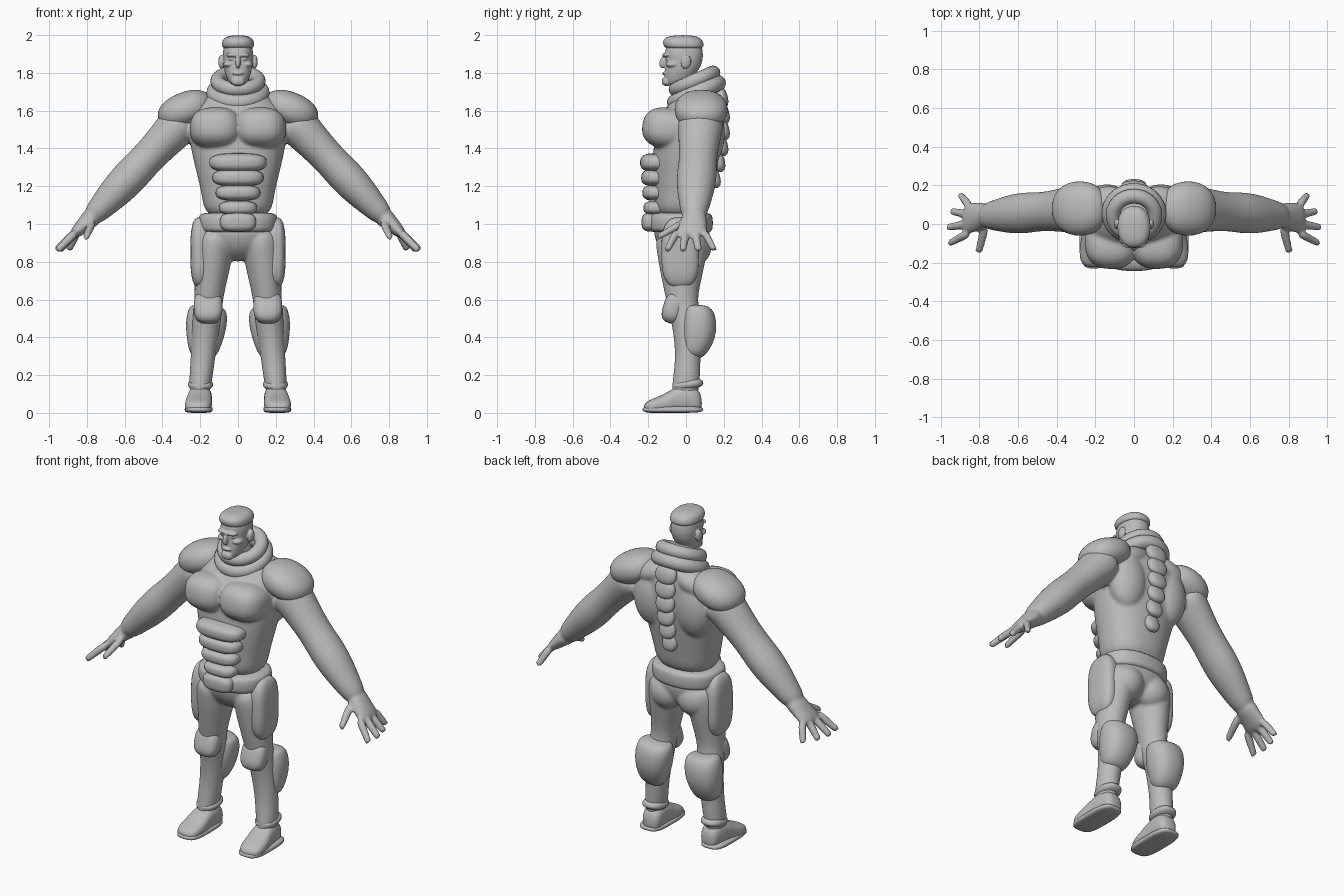
import bpy
import bmesh
from math import cos, sin, pi, radians, copysign
from mathutils import Vector, Matrix, Euler

default_cube = bpy.data.objects.get("Cube")
if default_cube:
    bpy.data.objects.remove(default_cube, do_unlink=True)

# One plain grey for the whole figure
GREY = (0.5, 0.5, 0.5, 1)
grey = bpy.data.materials.new("plain_grey")
grey.use_nodes = True
grey.diffuse_color = GREY
shader = next(n for n in grey.node_tree.nodes if n.type == 'BSDF_PRINCIPLED')
shader.inputs["Base Color"].default_value = GREY
X, Y, Z = Matrix.Identity(3)


def finish(name, bm, mirror=False, subdivide=0):
    """Turn a bmesh into a smooth object, optionally mirrored across x."""
    bmesh.ops.recalc_face_normals(bm, faces=bm.faces[:])
    for face in bm.faces:
        face.smooth = True
    mesh = bpy.data.meshes.new(name)
    bm.to_mesh(mesh)
    bm.free()
    mesh.materials.append(grey)
    obj = bpy.data.objects.new(name, mesh)
    bpy.context.collection.objects.link(obj)
    if mirror:
        mod = obj.modifiers.new("mirror", 'MIRROR')
        mod.use_mirror_merge = False
    if subdivide:
        mod = obj.modifiers.new("subdivide", 'SUBSURF')
        mod.levels = mod.render_levels = subdivide
    return obj


def bridge(bm, rings):
    """Join neighbouring closed rings of vertices with quads."""
    for low, high in zip(rings, rings[1:]):
        for i in range(len(low)):
            bm.faces.new((low[i - 1], low[i], high[i], high[i - 1]))


def loft(name, stations, side=Y, mirror=False, power=2.0, sides=20):
    """Skin over superellipse sections given as (centre, radius, side radius)."""
    axis = (stations[-1][0] - stations[0][0]).normalized()
    across = side.cross(axis).normalized()

    def bend(value):
        return copysign(abs(value) ** (2 / power), value)

    bm = bmesh.new()
    angles = [2 * pi * i / sides for i in range(sides)]
    rings = [[bm.verts.new(centre + across * ru * bend(cos(a)) + side * rv * bend(sin(a)))
              for a in angles] for centre, ru, rv in stations]
    bridge(bm, rings)
    bm.faces.new(rings[0])
    bm.faces.new(rings[-1])
    return finish(name, bm, mirror, 2)


def column(name, rows, leg=False, power=2.3):
    """Upright loft of (z, half width, front y, back y); legs splay outward."""
    return loft(name, [(Vector((0.215 - z / 10 if leg else 0, (front + back) / 2, z)),
                        hw, (back - front) / 2) for z, hw, front, back in rows],
                mirror=leg, power=power)


def blob(name, centre, size, mirror=False, power=2.0, tilt=0, roll=0):
    """Ellipsoid, boxier as power rises."""
    bm = bmesh.new()
    bmesh.ops.create_uvsphere(bm, u_segments=32, v_segments=20, radius=1)
    spin = Euler((radians(tilt), radians(roll), 0)).to_matrix()
    for v in bm.verts:
        length = sum(abs(c) ** power for c in v.co) ** (1 / power)
        v.co = spin @ (v.co / length * Vector(size)) + Vector(centre)
    return finish(name, bm, mirror)


def hoop(name, centre, radius, tube, tilt=24, around=48, about=16):
    """Torus with its back raised."""
    bm = bmesh.new()
    spin = Matrix.Rotation(radians(tilt), 3, 'X')
    rings = []
    for i in range(around):
        turn = Matrix.Rotation(2 * pi * i / around, 3, 'Z')
        angles = [2 * pi * j / about for j in range(about)]
        rings.append([bm.verts.new(spin @ turn @ (X * (radius + tube * cos(b)) + Z * tube * sin(b))
                                   + Vector(centre)) for b in angles])
    bridge(bm, rings + rings[:1])
    return finish(name, bm)


def fuse(name, parts, voxel, passes):
    """Melt overlapping parts into one organic surface."""
    bpy.ops.object.select_all(action='DESELECT')
    for part in parts:
        part.select_set(True)
    bpy.context.view_layer.objects.active = parts[0]
    bpy.ops.object.convert(target='MESH')
    bpy.ops.object.join()
    fused = bpy.context.view_layer.objects.active
    fused.name = name
    mod = fused.modifiers.new("fuse", 'REMESH')
    mod.mode = 'VOXEL'
    mod.voxel_size = voxel
    mod.use_smooth_shade = True
    mod = fused.modifiers.new("soften", 'SMOOTH')
    mod.iterations = passes


# Torso, pelvis and legs
torso = column("torso", [(1.02, .18, -.17, .12), (1.15, .19, -.17, .14), (1.3, .23, -.18, .17),
                         (1.48, .27, -.17, .2), (1.58, .26, -.14, .2), (1.66, .19, -.07, .19),
                         (1.72, .12, -.02, .16)])
pelvis = column("pelvis", [(.8, .05, -.06, .04), (.85, .14, -.13, .1), (.92, .2, -.17, .13),
                           (1.03, .2, -.18, .13)])
legs = column("legs", [(.98, .1, -.17, .12), (.86, .11, -.16, .12), (.66, .08, -.12, .07),
                       (.57, .075, -.1, .06), (.45, .077, -.07, .1), (.26, .062, -.05, .07),
                       (.05, .06, -.1, .08)], leg=True, power=2)
pecs = blob("pecs", (.118, -.09, 1.505), (.137, .142, .11), True, 2.5, tilt=-8)
lats = blob("lats", (.14, .11, 1.48), (.12, .095, .18), True)
traps = blob("traps", (.13, .1, 1.63), (.14, .095, .07), True, roll=20)
glutes = blob("glutes", (.09, .045, .88), (.1, .09, .1), True)
body = [torso, pelvis, legs, pecs, lats, traps, glutes]

# Arms: even steps from shoulder to wrist
shoulder, wrist = Vector((.27, .08, 1.57)), Vector((.79, .04, 1.02))
girths = [.115, .107, .095, .09, .097, .09, .072, .055]
body.append(loft("arms", [(shoulder.lerp(wrist, i / (len(girths) - 1)), r, r * 1.12)
                          for i, r in enumerate(girths)], mirror=True))

# Palms flatten and widen towards the knuckles
knuckles = Vector((.88, .025, .935))
body.append(loft("palms", [(wrist.lerp(knuckles, t), .048 - .022 * t, .07 + .015 * t)
                           for t in (-.4, 0, .5, 1)], mirror=True))

# Four fanned fingers and a thumb
digits = [(Vector((.85, -.045 + .046 * i, .965)),
           Vector((.965 - .014 * (i - .8) ** 2, -.1 + .083 * i, .86)), Y) for i in range(4)]
digits.append((Vector((.77, -.01, 1.01)), Vector((.805, -.15, .93)), Z))
for root, tip, side in digits:
    body.append(loft("finger", [(root.lerp(tip, t), .026 - .007 * t, .026 - .007 * t)
                                for t in (0, .5, .9, 1)], side, True, sides=12))
fuse("body_suit", body, .009, 4)

# Head with face and neck
skull = column("skull", [(1.73, .035, -.105, -.01), (1.765, .06, -.116, .03),
                         (1.83, .078, -.113, .08), (1.875, .08, -.106, .09),
                         (1.9, .083, -.116, .092), (1.98, .07, -.1, .08)])
neck = column("neck", [(1.6, .08, -.04, .11), (1.83, .065, -.05, .08)])
brow = blob("brow", (0, -.103, 1.895), (.062, .022, .012), power=2.5)
nose = blob("nose", (0, -.118, 1.858), (.014, .022, .035), tilt=-18)
lips = blob("lips", (0, -.112, 1.797), (.03, .014, .009))
chin = blob("chin", (0, -.1, 1.755), (.036, .028, .024), power=2.5)
cheeks = blob("cheeks", (.05, -.07, 1.845), (.028, .038, .018), True)
eyes = blob("eyes", (.034, -.096, 1.873), (.015, .013, .008), True)
ears = blob("ears", (.088, 0, 1.858), (.016, .026, .037), True, tilt=-10)
fuse("head", [skull, neck, brow, nose, lips, chin, cheeks, eyes, ears], .004, 2)
column("cropped_hair", [(1.922, .082, -.108, .092), (1.95, .088, -.124, .097),
                        (1.98, .082, -.123, .086), (2, .045, -.08, .045)])

# Collar rolls
hoop("collar_upper", (0, .045, 1.757), .108, .038)
hoop("collar_lower", (0, .055, 1.695), .125, .042)

# Stomach plates step down and narrow
for i in range(4):
    blob(f"stomach_plate_{i + 1}", (0, -.155, 1.325 - .08 * i),
         (.152 - .017 * i, .088 - .006 * i, .05 - .004 * i), power=2.8)

# Overlapping spine plates follow the curve of the back
for i in range(6):
    blob(f"spine_plate_{i + 1}", (0, .2 - .004 * (i - 1.5) ** 2, 1.67 - .085 * i),
         (.068 - .004 * i, .03, .056), power=2.3, tilt=14)

# Belt and buckle
column("belt", [(.95, .195, -.18, .13), (.97, .212, -.2, .145),
                (1.04, .214, -.2, .145), (1.065, .195, -.18, .13)])
blob("buckle", (0, -.185, 1.01), (.095, .05, .05), power=3)

# Paired armour
blob("shoulder_pads", (.28, .08, 1.605), (.15, .14, .092), True, 2.2, roll=22)
blob("thigh_plates", (.2, -.03, .85), (.052, .1, .185), True, 3)
blob("knee_pads", (.158, -.065, .56), (.076, .055, .088), True, 2.8, tilt=-18)
column("calf_guards", [(.57, .085, 0, .11), (.54, .105, -.02, .15), (.47, .112, -.03, .165),
                       (.38, .096, -.03, .155), (.28, .066, -.01, .09)], leg=True)

# Boots: ankle cuff, upper and sole
blob("ankle_cuffs", (.198, .01, .15), (.066, .082, .03), True, 2.3, tilt=8)
loft("boot_uppers", [(Vector((.2 - .07 * y, y, top / 2)), hw, top / 2) for y, hw, top in
                     [(.085, .045, .1), (.04, .062, .15), (-.04, .064, .15), (-.11, .073, .1),
                      (-.18, .072, .075), (-.225, .045, .05)]], Z, True, 2.5)
blob("soles", (.208, -.07, .018), (.074, .16, .018), True, 3.5)
